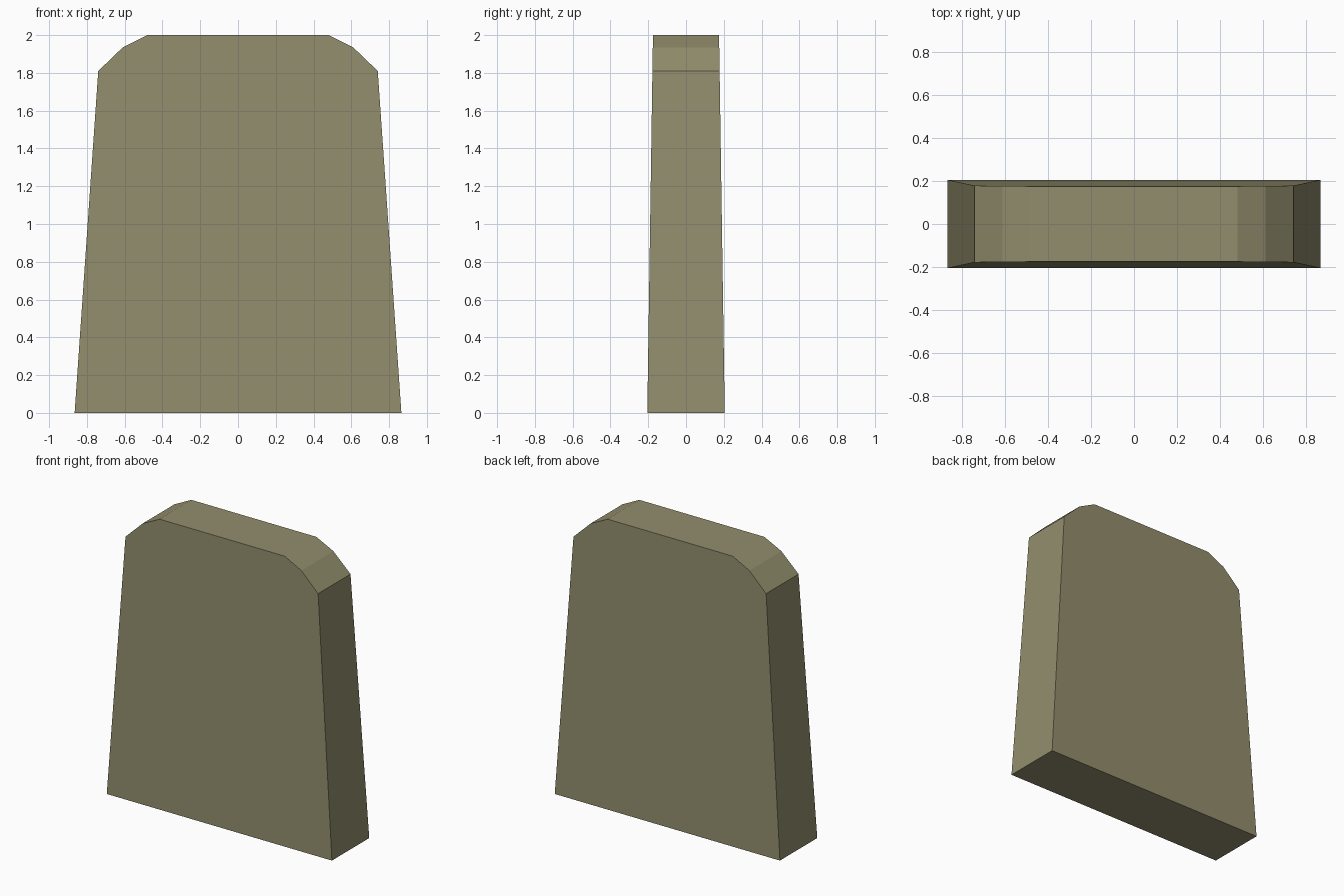
import bpy, bmesh

if "Cube" in bpy.data.objects:
    bpy.data.objects.remove(bpy.data.objects["Cube"])

# Stone colour
stone = bpy.data.materials.new("olive grey stone")
stone.diffuse_color = (0.29, 0.27, 0.152, 1.0)
stone.use_nodes = True
stone.node_tree.nodes["Principled BSDF"].inputs["Base Color"].default_value = stone.diffuse_color

# Right half of the slab outline (x, z), mirrored to close the profile
half = [(0.865, 0.0), (0.74, 1.81), (0.61, 1.935), (0.48, 2.0)]
profile = half + [(-x, z) for x, z in reversed(half)]


def half_depth(z):
    # The slab thins evenly from base to top
    return 0.205 - 0.03 * z / 2.0


# Upright slab: front face, back face and the rim between them
bm = bmesh.new()
front = [bm.verts.new((x, -half_depth(z), z)) for x, z in profile]
back = [bm.verts.new((x, half_depth(z), z)) for x, z in profile]
bm.faces.new(front)
bm.faces.new(list(reversed(back)))
n = len(profile)
for i in range(n):
    j = (i + 1) % n
    bm.faces.new((front[i], back[i], back[j], front[j]))
bmesh.ops.recalc_face_normals(bm, faces=bm.faces)

mesh = bpy.data.meshes.new("stone_slab")
bm.to_mesh(mesh)
bm.free()
mesh.materials.append(stone)
bpy.context.collection.objects.link(bpy.data.objects.new("stone_slab", mesh))
